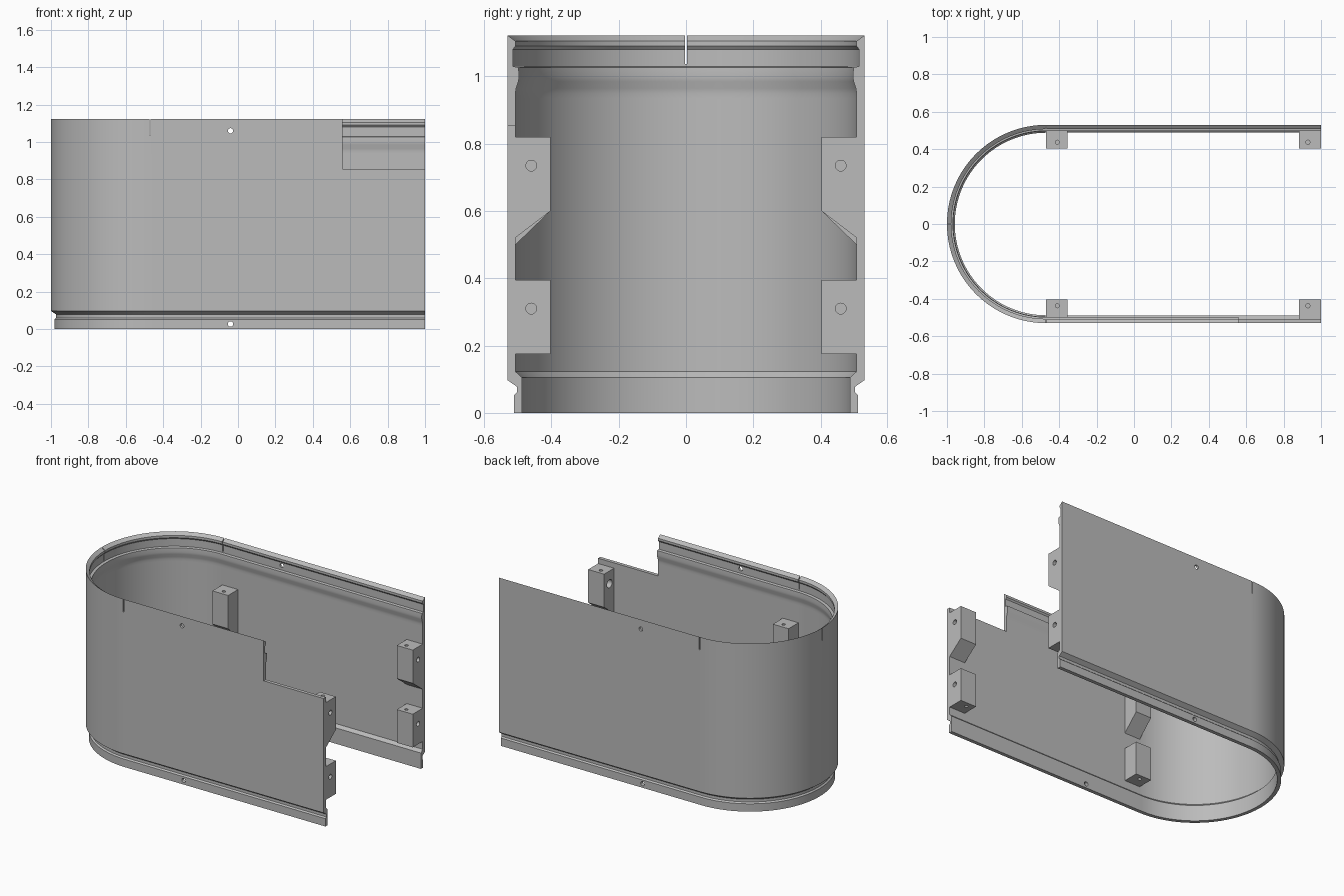
import bpy, bmesh, math
from mathutils import Matrix

if "Cube" in bpy.data.objects:
    bpy.data.objects.remove(bpy.data.objects["Cube"])

grey = bpy.data.materials.new("light grey")
grey.diffuse_color = (0.5, 0.5, 0.5, 1)
grey.use_nodes = True
grey.node_tree.nodes["Principled BSDF"].inputs["Base Color"].default_value = grey.diffuse_color

CX = -0.47   # centre of the rounded end
ARC = 64     # segments of the rounded end


def make_object(name, bm):
    bmesh.ops.recalc_face_normals(bm, faces=bm.faces)
    me = bpy.data.meshes.new(name)
    bm.to_mesh(me)
    bm.free()
    me.materials.append(grey)
    ob = bpy.data.objects.new(name, me)
    bpy.context.collection.objects.link(ob)
    return ob


def add_box(bm, x0, x1, y0, y1, z0, z1):
    m = Matrix.Translation(((x0 + x1) / 2, (y0 + y1) / 2, (z0 + z1) / 2))
    m = m @ Matrix.Diagonal((x1 - x0, y1 - y0, z1 - z0, 1))
    bmesh.ops.create_cube(bm, size=1, matrix=m)


def add_rod(bm, centre, radius, length, axis):
    rot = {"X": Matrix.Rotation(math.pi / 2, 4, "Y"),
           "Y": Matrix.Rotation(math.pi / 2, 4, "X"),
           "Z": Matrix.Identity(4)}[axis]
    bmesh.ops.create_cone(bm, cap_ends=True, segments=24, radius1=radius, radius2=radius,
                          depth=length, matrix=Matrix.Translation(centre) @ rot)


def cut(ob, bm):
    # subtract the cutter, bake the result and drop the cutter
    cutter = make_object("cutter", bm)
    cutter.hide_render = True
    mod = ob.modifiers.new("cut", "BOOLEAN")
    mod.operation, mod.solver, mod.object = "DIFFERENCE", "EXACT", cutter
    mod.use_self = True
    dg = bpy.context.evaluated_depsgraph_get()
    me = bpy.data.meshes.new_from_object(ob.evaluated_get(dg))
    ob.modifiers.clear()
    ob.data = me
    bpy.data.objects.remove(cutter)


def smooth(ob):
    bpy.ops.object.select_all(action="DESELECT")
    ob.select_set(True)
    bpy.context.view_layer.objects.active = ob
    bpy.ops.object.shade_smooth_by_angle(angle=math.radians(35))


# wall cross-section: distance from the middle plane, height
PROFILE = [
    (0.488, 0), (0.512, 0), (0.512, 0.052), (0.503, 0.06), (0.503, 0.078), (0.53, 0.097),
    (0.53, 1.122), (0.507, 1.105), (0.507, 1.09), (0.515, 1.08), (0.515, 1.03),
    (0.498, 1.027), (0.496, 1.0), (0.498, 0.985), (0.505, 0.965), (0.507, 0.95),
    (0.507, 0.935), (0.507, 0.123), (0.488, 0.105),
]

# U-shaped path: straight side, half circle, straight side
stations = [(1, 0, -1), (CX + 0.012, 0, -1)]
for i in range(ARC + 1):
    a = -math.pi / 2 - math.pi * i / ARC
    stations.append((CX, math.cos(a), math.sin(a)))
stations += [(CX + 0.012, 0, 1), (1, 0, 1)]

bm = bmesh.new()
rings = [[bm.verts.new((x + nx * r, ny * r, z)) for r, z in PROFILE] for x, nx, ny in stations]
n = len(PROFILE)
for a, b in zip(rings, rings[1:]):
    for j in range(n):
        k = (j + 1) % n
        bm.faces.new((a[j], a[k], b[k], b[j]))
bm.faces.new(rings[0])
bm.faces.new(rings[-1])
wall = make_object("curved_wall", bm)

# notch in the front wall, screw holes and relief slits
bm = bmesh.new()
add_box(bm, 0.56, 1.1, -0.6, -0.42, 0.855, 1.2)
for s in (-1, 1):
    for z in (0.027, 1.06):
        add_rod(bm, (-0.04, s * 0.51, z), 0.014, 0.12, "Y")
    add_box(bm, CX - 0.003, CX + 0.003, s * 0.51 - 0.04, s * 0.51 + 0.04, 1.037, 1.2)
add_box(bm, -1.05, -0.93, -0.003, 0.003, 1.037, 1.2)
cut(wall, bm)
smooth(wall)


# mounting blocks: side outline (y, z) extruded along x
def block(name, side, x0, x1, outline, hole_x, hole_ends, cross_z):
    bm = bmesh.new()
    ends = [[bm.verts.new((x, side * y, z)) for y, z in outline] for x in (x0, x1)]
    bm.faces.new(ends[0])
    bm.faces.new(ends[1])
    m = len(outline)
    for j in range(m):
        k = (j + 1) % m
        bm.faces.new((ends[0][j], ends[0][k], ends[1][k], ends[1][j]))
    ob = make_object(name, bm)
    bm = bmesh.new()
    for z in hole_ends:
        add_rod(bm, (hole_x, side * 0.437, z), 0.011, 0.09, "Z")
    cut(ob, bm)
    if cross_z:
        # through hole with a wider recess on the inner side
        bm = bmesh.new()
        add_rod(bm, (x1, side * 0.46, cross_z), 0.016, 0.4, "X")
        cut(ob, bm)
        bm = bmesh.new()
        add_rod(bm, (x0, side * 0.46, cross_z), 0.027, 0.1, "X")
        cut(ob, bm)
    smooth(ob)


IN, OUT = 0.403, 0.512
for side, label in ((-1, "front"), (1, "back")):
    for end, x0, x1, hx, foot in (("inner", CX, -0.355, -0.41, 0.495),
                                  ("outer", 0.883, 1.0, 0.93, 0.517)):
        drilled = end == "outer"
        low = [(IN, 0.175), (OUT, 0.175), (OUT, 0.395), (IN, 0.395)]
        high = [(IN, 0.60), (OUT, foot), (OUT, 0.82), (IN, 0.82)]
        block(f"{label}_{end}_lower_block", side, x0, x1, low, hx, (0.175, 0.395),
              0.31 if drilled else None)
        block(f"{label}_{end}_upper_block", side, x0, x1, high, hx, (0.82,),
              0.735 if drilled else None)
